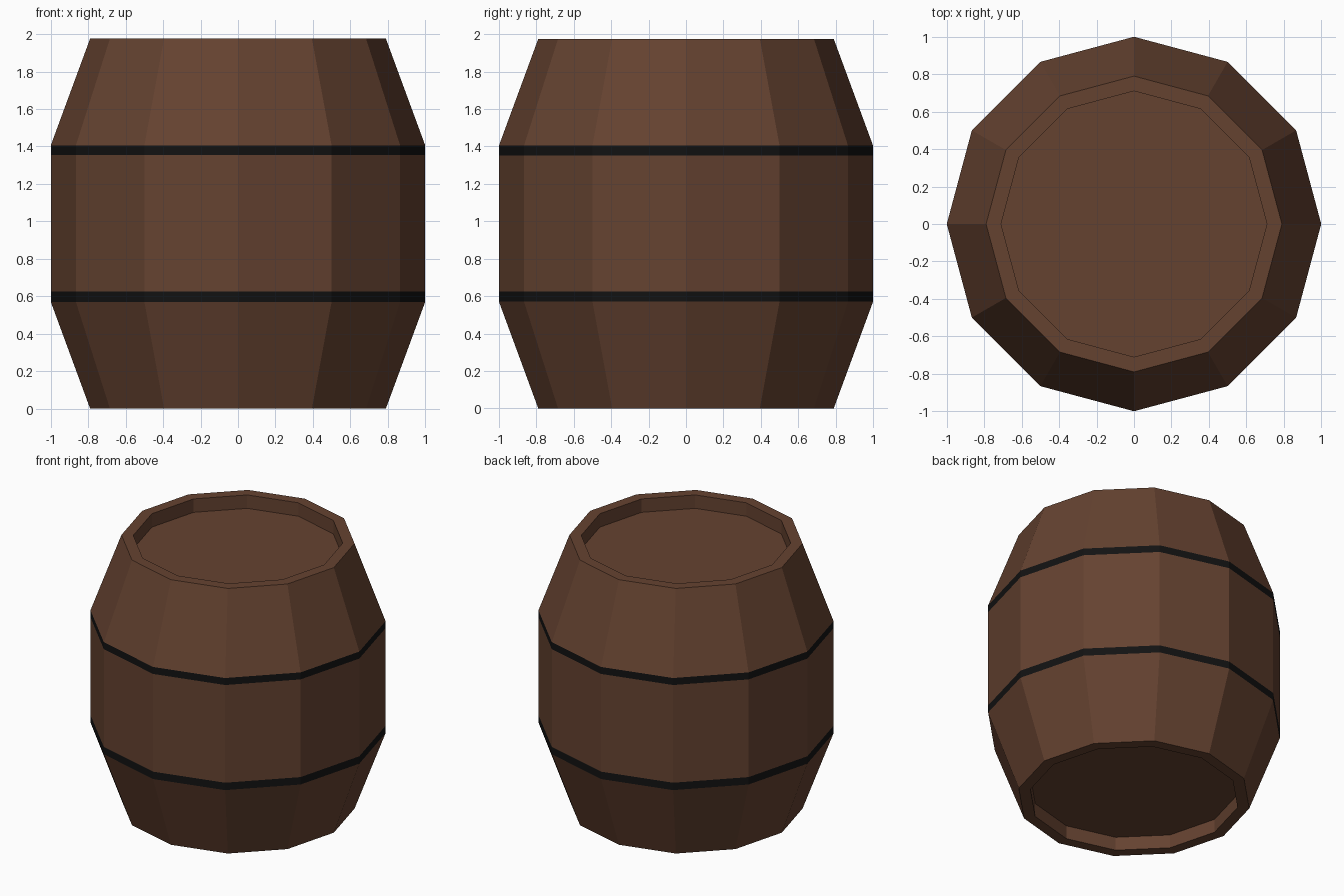
import bpy, bmesh
from math import cos, sin, tau

if "Cube" in bpy.data.objects:
    bpy.data.objects.remove(bpy.data.objects["Cube"])

SIDES = 12
H = 1.975


def material(name, color):
    m = bpy.data.materials.new(name)
    m.diffuse_color = color
    m.use_nodes = True
    m.node_tree.nodes["Principled BSDF"].inputs["Base Color"].default_value = m.diffuse_color
    return m


wood = material("dark_wood", (0.13, 0.055, 0.03, 1))
iron = material("black_iron", (0.006, 0.006, 0.006, 1))


def lathe(name, profile, mat, cap=False):
    """Turn a (radius, z) profile, running upward on the outside, into a 12-sided part."""
    bm = bmesh.new()
    rings = [[bm.verts.new((r * cos(tau * i / SIDES), r * sin(tau * i / SIDES), z))
              for i in range(SIDES)] for r, z in profile]
    for low, high in zip(rings, rings[1:]):
        for i in range(SIDES):
            j = (i + 1) % SIDES
            bm.faces.new((low[i], low[j], high[j], high[i]))
    if cap == "bottom":
        bm.faces.new(rings[0][::-1])
    elif cap == "top":
        bm.faces.new(rings[-1])
    mesh = bpy.data.meshes.new(name)
    bm.to_mesh(mesh)
    bm.free()
    mesh.materials.append(mat)
    ob = bpy.data.objects.new(name, mesh)
    bpy.context.collection.objects.link(ob)
    return ob


# Tapered ends with a raised rim around a sunken head
lathe("lower_staves", [(0.71, 0.1), (0.71, 0), (0.79, 0), (1, 0.57)], wood, "bottom")
lathe("upper_staves", [(1, 1.405), (0.79, H), (0.71, H), (0.71, H - 0.1)], wood, "top")

# Straight belly
lathe("middle_staves", [(1, 0.625), (1, 1.353)], wood)

# Flush iron hoops between the stave sections
lathe("lower_hoop", [(1, 0.57), (1, 0.625)], iron)
lathe("upper_hoop", [(1, 1.353), (1, 1.405)], iron)
